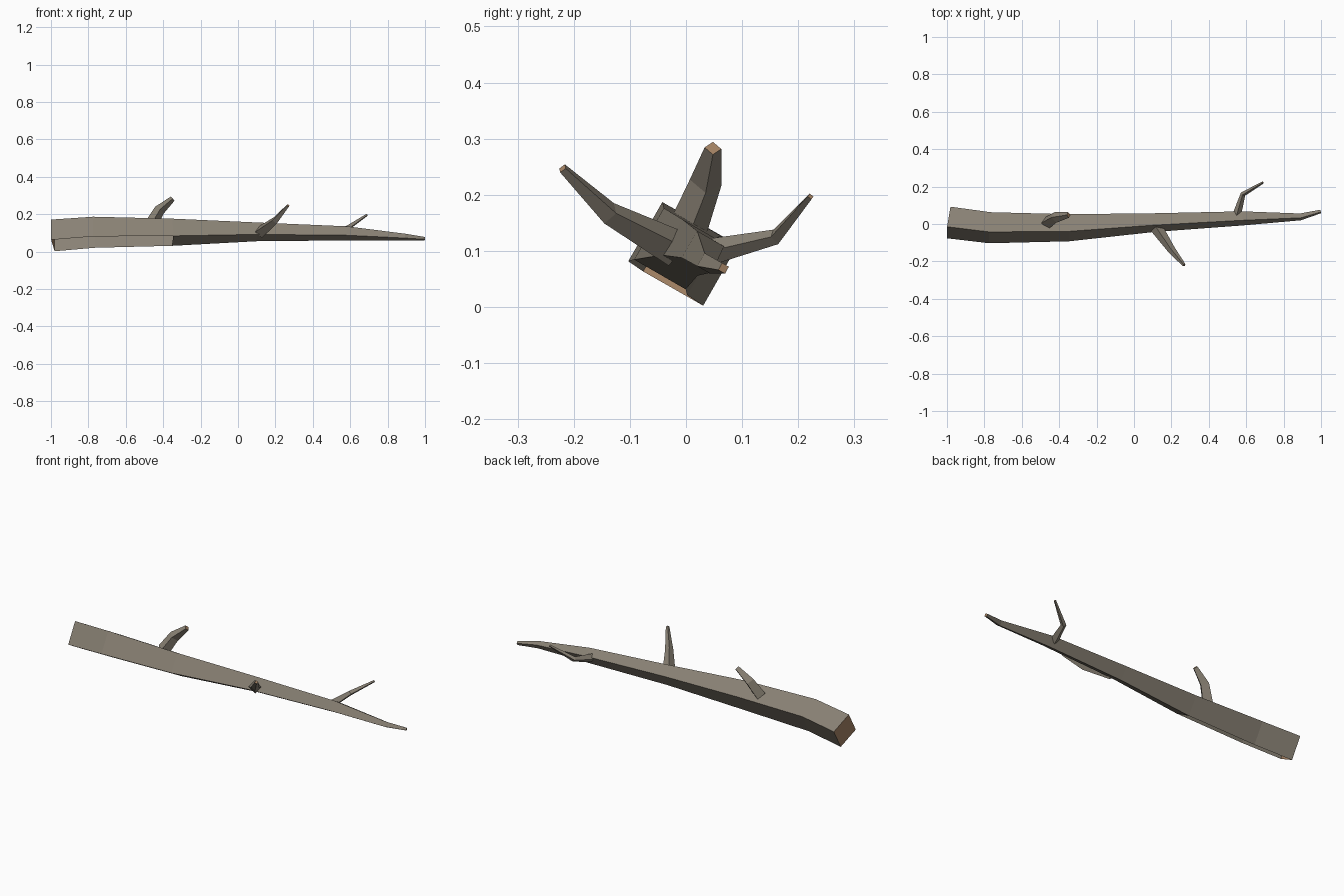
import bpy
import bmesh
from mathutils import Vector

cube = bpy.data.objects.get("Cube")
if cube:
    bpy.data.objects.remove(cube)


def material(name, color):
    mat = bpy.data.materials.new(name)
    mat.use_nodes = True
    mat.diffuse_color = (*color, 1)
    bsdf = next(n for n in mat.node_tree.nodes if n.type == "BSDF_PRINCIPLED")
    bsdf.inputs["Base Color"].default_value = (*color, 1)
    bsdf.inputs["Roughness"].default_value = 0.9
    return mat


BARK = material("grey_bark", (0.25, 0.22, 0.175))
WOOD = material("cut_wood", (0.38, 0.23, 0.13))


def limb(name, path, corner, base_cap=False, open_segments=0):
    """Four-sided tapering limb; path holds (x, y, z, corner radius)."""
    points = [Vector(p[:3]) for p in path]
    last = len(path) - 1
    bm = bmesh.new()
    rings = []
    for i, p in enumerate(points):
        # Each section is square to the averaged direction of the limb
        tangent = Vector()
        if i > 0:
            tangent += (p - points[i - 1]).normalized()
        if i < last:
            tangent += (points[i + 1] - p).normalized()
        tangent.normalize()
        a = Vector(corner)
        a = (a - tangent * a.dot(tangent)).normalized()
        b = tangent.cross(a)
        rings.append([bm.verts.new(p + d * path[i][3]) for d in (a, b, -a, -b)])

    # Bark sides, leaving the hollow underside open where asked
    for i in range(last):
        for k in range(4):
            if k == 0 and i < open_segments:
                continue
            j = (k + 1) % 4
            bm.faces.new((rings[i][k], rings[i][j], rings[i + 1][j], rings[i + 1][k]))

    # Cut ends
    bm.faces.new(rings[-1]).material_index = 1
    if base_cap:
        bm.faces.new(rings[0][::-1]).material_index = 1

    mesh = bpy.data.meshes.new(name)
    bm.to_mesh(mesh)
    bm.free()
    mesh.materials.append(BARK)
    mesh.materials.append(WOOD)
    obj = bpy.data.objects.new(name, mesh)
    bpy.context.collection.objects.link(obj)
    return obj


# Main branch
limb("main_branch", [
    (-0.99, 0.008, 0.087, 0.088),
    (-0.77, -0.02, 0.104, 0.086),
    (-0.35, -0.02, 0.104, 0.075),
    (0.10, 0.007, 0.106, 0.052),
    (0.58, 0.03, 0.098, 0.039),
    (0.89, 0.038, 0.078, 0.019),
    (0.998, 0.067, 0.069, 0.010),
], (0, -0.966, -0.259), base_cap=True, open_segments=2)

# Side twigs, each with one bend
limb("upper_twig", [
    (-0.465, 0.005, 0.145, 0.035),
    (-0.42, 0.035, 0.222, 0.029),
    (-0.35, 0.048, 0.283, 0.015),
], (0, 1, 0))
limb("front_twig", [
    (0.12, -0.02, 0.105, 0.034),
    (0.20, -0.137, 0.167, 0.021),
    (0.268, -0.22, 0.247, 0.009),
], (0, 0, 1))
limb("back_twig", [
    (0.55, 0.05, 0.10, 0.023),
    (0.583, 0.16, 0.125, 0.014),
    (0.69, 0.222, 0.197, 0.006),
], (0, 0, 1))
